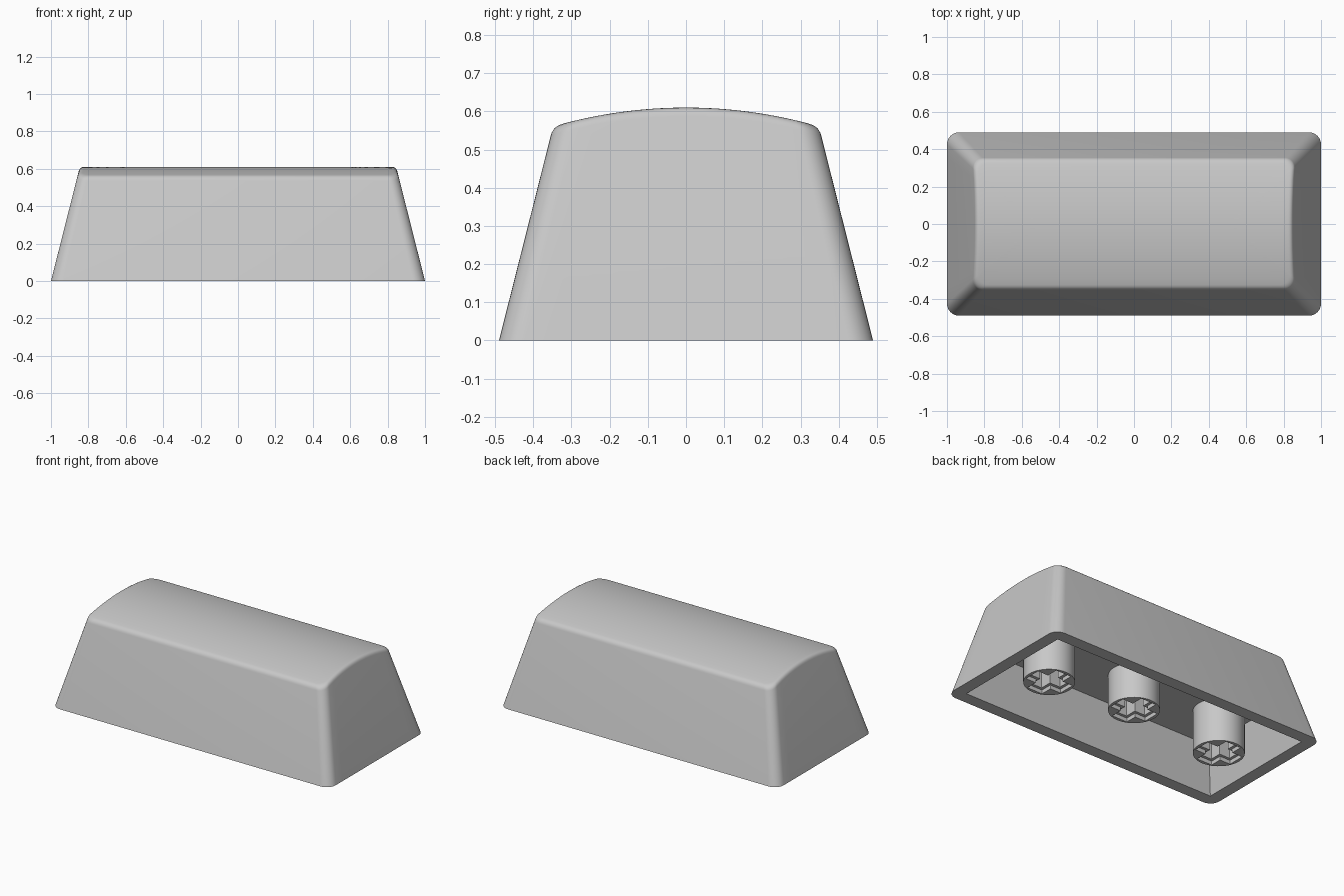
import bpy, bmesh, math

cube = bpy.data.objects.get("Cube")
if cube:
    bpy.data.objects.remove(cube)

HALF_X, HALF_Y, CORNER = 1.0, 0.49, 0.065
TAPER, CREST, SAG = 0.253, 0.61, 0.05
DOME_R = (0.35 ** 2 + SAG ** 2) / (2 * SAG)
SPINE = HALF_Y - TAPER * CREST      # inset at which the top rings meet
CEILING, WALL, FILLET = 0.28, 0.08, 0.022

mat = bpy.data.materials.new("grey plastic")
mat.use_nodes = True
GREY = (0.58, 0.58, 0.58, 1)
mat.diffuse_color = GREY
mat.node_tree.nodes["Principled BSDF"].inputs["Base Color"].default_value = GREY


def dome(y):
    return CREST - DOME_R + math.sqrt(DOME_R ** 2 - y * y)


def outline(radius, arc=8, side=12):
    """Rounded rectangle as side factors plus corner offsets."""
    pts = []
    for sx, sy, start in ((1, 1, 0), (-1, 1, 90), (-1, -1, 180), (1, -1, 270)):
        for i in range(arc + 1):
            a = math.radians(start + 90 * i / arc)
            pts.append((sx, sy, radius * (math.cos(a) - sx), radius * (math.sin(a) - sy)))
        # short ends are subdivided so that they follow the crown
        if start in (90, 270):
            for i in range(1, side):
                f = 1 - 2 * i / side
                pts.append((sx, sy * f, 0, -radius * sy * f))
    return pts


def ring(bm, inset, radius, z):
    return [bm.verts.new((sx * (HALF_X - inset) + ox, sy * (HALF_Y - inset) + oy, z))
            for sx, sy, ox, oy in outline(radius)]


def crown_ring(bm, extra, drop):
    """Ring that follows the crowned top, inset and lowered from its edge."""
    verts = []
    for sx, sy, ox, oy in outline(CORNER * 0.85 * max(0, 1 - extra / SPINE)):
        z = CREST - SAG
        for _ in range(5):
            inset = min(TAPER * z + extra, HALF_Y)
            y = sy * (HALF_Y - inset) + oy
            z = dome(y) - drop
        verts.append(bm.verts.new((sx * (HALF_X - inset) + ox, y, z)))
    return verts


def loft(bm, rings):
    for a, b in zip(rings, rings[1:]):
        for i in range(len(a)):
            j = (i + 1) % len(a)
            bm.faces.new((a[i], a[j], b[j], b[i]))


def finish(bm, name, angle):
    bmesh.ops.remove_doubles(bm, verts=bm.verts[:], dist=0.0005)
    bmesh.ops.recalc_face_normals(bm, faces=bm.faces[:])
    mesh = bpy.data.meshes.new(name)
    bm.to_mesh(mesh)
    bm.free()
    mesh.materials.append(mat)
    obj = bpy.data.objects.new(name, mesh)
    bpy.context.collection.objects.link(obj)
    bpy.ops.object.select_all(action='DESELECT')
    obj.select_set(True)
    bpy.context.view_layer.objects.active = obj
    bpy.ops.object.shade_smooth_by_angle(angle=math.radians(angle))


# Shell: cavity, rim, tapered walls, rounded edge and crowned top in one loft
bm = bmesh.new()
rings = [ring(bm, WALL + TAPER * CEILING, 0, CEILING),
         ring(bm, WALL, 0, 0),
         ring(bm, 0, CORNER, 0)]
for i in range(7):
    t = i / 6
    rings.append(crown_ring(bm, FILLET * t * t, FILLET * (1 - t) ** 2))
for i in range(1, 13):
    rings.append(crown_ring(bm, FILLET + (SPINE - FILLET) * i / 12, 0))
loft(bm, rings)
bm.faces.new(rings[0])
finish(bm, "cap_shell", 35)


def cross(reach, half):
    pts = []
    for c, s in ((1, 0), (0, 1), (-1, 0), (0, -1)):
        for u, v in ((reach, -half), (reach, half), (half, half)):
            pts.append((c * u - s * v, s * u + c * v))
    return pts


def stem(name, x, bottom):
    """Round post with a stepped cross-shaped socket in its lower end."""
    bm = bmesh.new()
    radius, step, depth = 0.15, 0.025, 0.21
    circle = [(radius * math.cos(math.tau * i / 48), radius * math.sin(math.tau * i / 48))
              for i in range(48)]
    wide, narrow = cross(0.13, 0.055), cross(0.112, 0.037)

    def loop(points, z):
        return [bm.verts.new((x + px, py, z)) for px, py in points]

    outer, mouth = loop(circle, bottom), loop(wide, bottom)
    top, floor = loop(circle, CEILING + 0.01), loop(narrow, bottom + depth)
    loft(bm, [outer, top])
    loft(bm, [mouth, loop(wide, bottom + step), loop(narrow, bottom + step), floor])
    bm.faces.new(top)
    bm.faces.new(floor)
    edges = [bm.edges.get((l[i - 1], l[i])) for l in (outer, mouth) for i in range(len(l))]
    bmesh.ops.triangle_fill(bm, edges=edges, use_beauty=True)
    finish(bm, name, 30)


# Stems: the middle one is slightly shorter than the two stabilisers
stem("center_stem", 0, 0.05)
stem("left_stabiliser_stem", 0.64, 0)
stem("right_stabiliser_stem", -0.64, 0)
